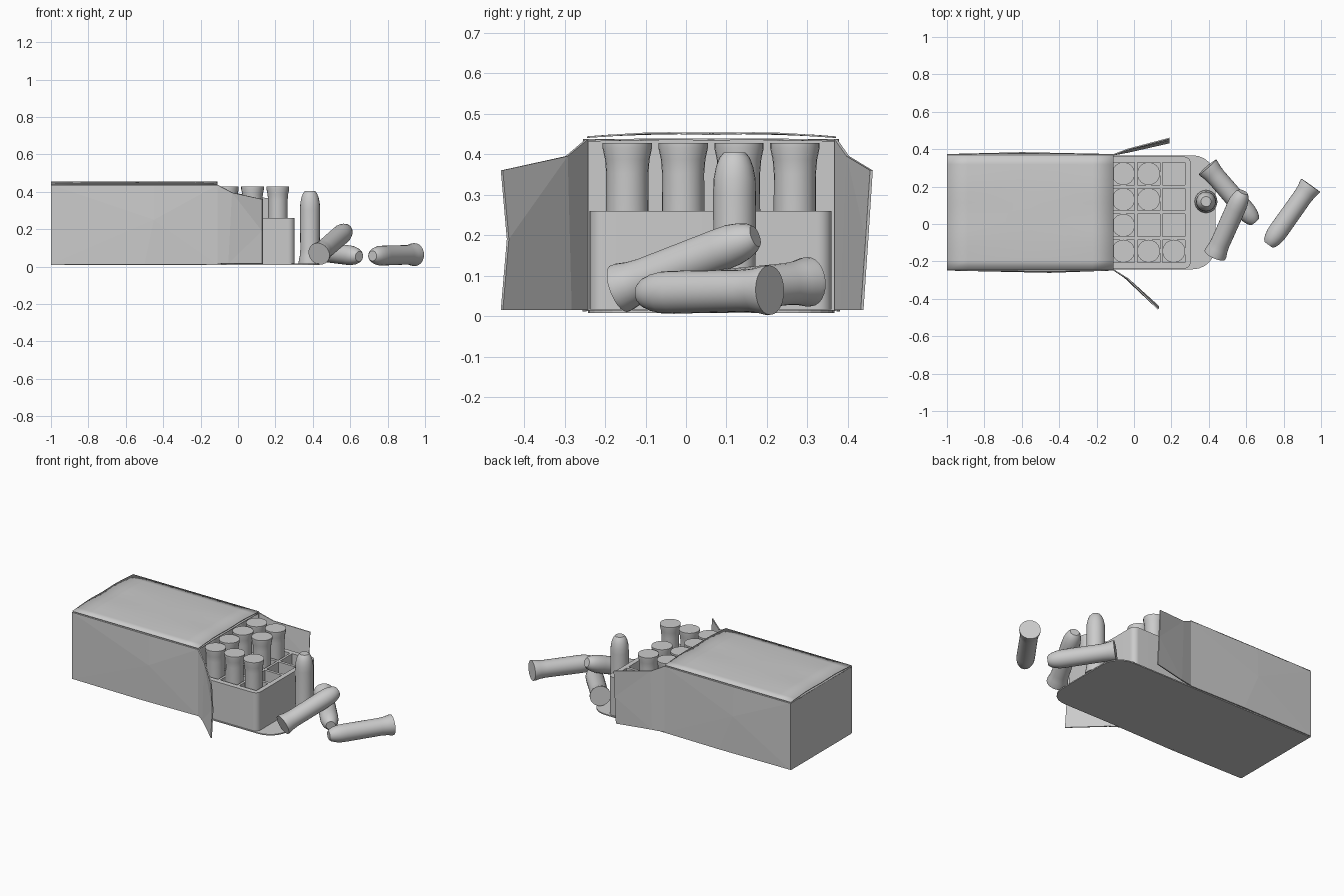
import bpy, bmesh, math
from mathutils import Vector

old = bpy.data.objects.get("Cube")
if old:
    bpy.data.objects.remove(old, do_unlink=True)

grey = bpy.data.materials.new("plain_grey")
grey.use_nodes = True
COLOUR = (0.6, 0.6, 0.6, 1)
grey.diffuse_color = COLOUR
grey.node_tree.nodes["Principled BSDF"].inputs["Base Color"].default_value = COLOUR

X0, X1, Y0, Y1 = -1.0, -0.11, -0.245, 0.37   # sleeve outline
TOP = 0.437


def add_object(name, mesh):
    ob = bpy.data.objects.new(name, mesh)
    bpy.context.collection.objects.link(ob)
    mesh.materials.append(grey)
    return ob


def from_faces(name, verts, faces, thick=0):
    mesh = bpy.data.meshes.new(name)
    mesh.from_pydata(verts, [], faces)
    bm = bmesh.new()
    bm.from_mesh(mesh)
    bmesh.ops.recalc_face_normals(bm, faces=bm.faces)
    bm.to_mesh(mesh)
    bm.free()
    ob = add_object(name, mesh)
    if thick:
        mod = ob.modifiers.new("card", 'SOLIDIFY')
        mod.thickness, mod.offset = thick, 0
    return ob


def smooth(ob, angle=35):
    bpy.ops.object.select_all(action='DESELECT')
    ob.select_set(True)
    bpy.context.view_layer.objects.active = ob
    bpy.ops.object.shade_smooth_by_angle(angle=math.radians(angle))


def rounded_prism(name, x0, x1, y0, y1, z0, z1, r):
    # Block with its two corners at +x rounded
    pts = [(x0, y1), (x0, y0)]
    for cy, start in ((y0 + r, -90), (y1 - r, 0)):
        for i in range(7):
            a = math.radians(start + i * 15)
            pts.append((x1 - r + r * math.cos(a), cy + r * math.sin(a)))
    n = len(pts)
    verts = [(x, y, z) for z in (z0, z1) for x, y in pts]
    faces = [list(range(n)), list(range(n, 2 * n))]
    faces += [(i, (i + 1) % n, n + (i + 1) % n, n + i) for i in range(n)]
    return from_faces(name, verts, faces)


# Sleeve side walls, each dented outward around a crease point
def side_wall(name, y, bulge, crease_x):
    verts = [(X0, y, 0.012), (-0.5, y + bulge * 0.6, 0.012), (X1, y, 0.012),
             (X1, y, TOP), (crease_x, y + bulge * 0.4, TOP), (X0, y, TOP),
             (crease_x, y + bulge, 0.25)]
    from_faces(name, verts, [(i, (i + 1) % 6, 6) for i in range(6)], 0.008)


side_wall("sleeve_right_wall", Y0, -0.012, -0.45)
side_wall("sleeve_left_wall", Y1, 0.01, -0.6)
from_faces("sleeve_end_wall", [(X0 + 0.004, Y0, 0.012), (X0 + 0.004, Y1, 0.012),
           (X0 + 0.004, Y1, TOP), (X0 + 0.004, Y0, TOP)], [(0, 1, 2, 3)], 0.008)
rounded_prism("bottom_sheet", X0, 0.435, Y0 + 0.003, Y1 - 0.003, 0.008, 0.015, 0.12)


# Slightly wavy top sheets: inner panel and the glued outer one
def top_sheet(name, z, wave):
    nx, ny = 8, 12
    verts, faces = [], []
    for i in range(nx + 1):
        for j in range(ny + 1):
            u, v = i / nx, j / ny
            lift = math.sin(math.pi * v) ** 0.7 if 0 < j < ny else 0
            ripple = 0.25 * math.cos(4 * math.pi * v) * abs(2 * u - 1)
            verts.append((X0 + (X1 - X0) * u, Y0 + (Y1 - Y0) * v,
                          z + wave * lift * (1 - ripple)))
    for i in range(nx):
        for j in range(ny):
            a = i * (ny + 1) + j
            faces.append((a, a + 1, a + ny + 2, a + ny + 1))
    smooth(from_faces(name, verts, faces, 0.004))


top_sheet("inner_top_sheet", 0.433, 0.004)
top_sheet("outer_top_sheet", 0.442, 0.01)


# Creased side flaps hinged on the sleeve mouth
def flap(name, hinge_y, top_fold, low_fold, end_x, end_ys):
    low, mid, high = end_ys
    verts = [(X1, hinge_y, TOP), (X1, hinge_y, 0.015), low_fold,
             (end_x, low, 0.015), (end_x, mid, 0.19), (end_x, high, 0.36), top_fold]
    from_faces(name, verts, [(0, 1, 2, 6), (2, 4, 6), (2, 3, 4), (4, 5, 6)], 0.007)


flap("right_flap", Y0, (-0.03, -0.295, 0.395), (-0.05, -0.285, 0.015),
     0.13, (-0.455, -0.44, -0.455))
flap("left_flap", Y1, (-0.03, 0.4, 0.395), (-0.03, 0.385, 0.015),
     0.19, (0.435, 0.447, 0.458))

# Tray with square pockets cut out
tray = rounded_prism("tray", -0.96, 0.303, -0.238, 0.36, 0.016, 0.26, 0.035)
COLS = [0.213 - 0.135 * i for i in range(9)]
ROWS = [-0.145 + 0.138 * j for j in range(4)]
bm = bmesh.new()
for x in COLS:
    for y in ROWS:
        made = bmesh.ops.create_cube(bm, size=1)["verts"]
        bmesh.ops.scale(bm, vec=(0.12, 0.12, 0.4), verts=made)
        bmesh.ops.translate(bm, vec=(x, y, 0.235), verts=made)
cut_mesh = bpy.data.meshes.new("pocket_cutter")
bm.to_mesh(cut_mesh)
bm.free()
cutter = add_object("pocket_cutter", cut_mesh)
cutter.hide_render = True
mod = tray.modifiers.new("pockets", 'BOOLEAN')
mod.operation, mod.solver, mod.object = 'DIFFERENCE', 'EXACT', cutter
bpy.ops.object.select_all(action='DESELECT')
tray.select_set(True)
bpy.context.view_layer.objects.active = tray
bpy.ops.object.modifier_apply(modifier="pockets")
bpy.data.objects.remove(cutter, do_unlink=True)
smooth(tray)

# Cartridge profile (radius, height) spun around its axis
PROFILE = [(0.061, 0), (0.061, 0.012), (0.055, 0.04), (0.052, 0.075), (0.053, 0.29),
           (0.052, 0.325), (0.046, 0.355), (0.037, 0.378), (0.027, 0.39)]
SIDES = 24
verts = [(r * math.cos(k * math.tau / SIDES), r * math.sin(k * math.tau / SIDES), z)
         for r, z in PROFILE for k in range(SIDES)]
faces = [(i * SIDES + k, i * SIDES + (k + 1) % SIDES,
          (i + 1) * SIDES + (k + 1) % SIDES, (i + 1) * SIDES + k)
         for i in range(len(PROFILE) - 1) for k in range(SIDES)]
last = (len(PROFILE) - 1) * SIDES
faces += [list(range(SIDES)), list(range(last, last + SIDES))]
first = from_faces("standing_cartridge", verts, faces)
smooth(first)


def place(ob, base, tip):
    axis = Vector(tip) - Vector(base)
    ob.location = base
    ob.rotation_euler = axis.to_track_quat('Z', 'Y').to_euler()


def cartridge(name, base, tip):
    ob = bpy.data.objects.new(name, first.data)
    bpy.context.collection.objects.link(ob)
    place(ob, base, tip)


place(first, (0.385, 0.12, 0.014), (0.385, 0.12, 0.4))

# Loose cartridges in front of the box
cartridge("far_cartridge", (0.945, 0.207, 0.064), (0.72, -0.11, 0.057))
cartridge("fallen_cartridge", (0.393, 0.305, 0.085), (0.632, 0.03, 0.056))
cartridge("leaning_cartridge", (0.433, -0.165, 0.068), (0.58, 0.165, 0.195))

# Cartridges in the tray, tips down, with a few pockets empty
EMPTY = {(0, 1), (0, 2), (0, 3), (1, 1)}
for i, x in enumerate(COLS):
    for j, y in enumerate(ROWS):
        if (i, j) not in EMPTY:
            cartridge("packed_cartridge", (x, y, 0.427), (x, y, 0.04))
